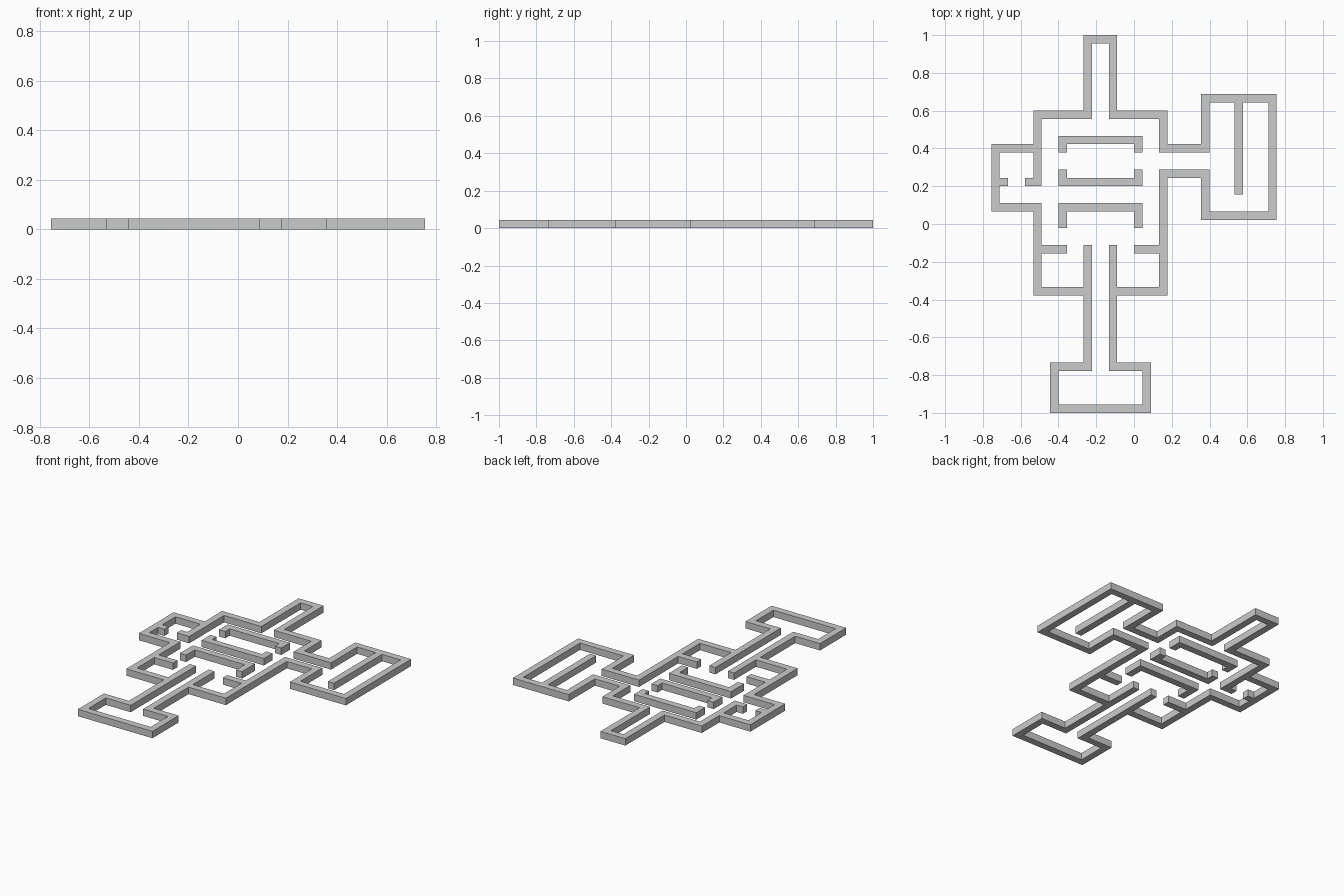
import bpy, bmesh
from math import radians

if "Cube" in bpy.data.objects:
    bpy.data.objects.remove(bpy.data.objects["Cube"])

U = 2 / 45  # wall thickness and height; the plan sits on this module


def cells_along(path):
    """Grid cells covered by an axis-aligned path of cell indices."""
    cells = set()
    for (x0, y0), (x1, y1) in zip(path, path[1:]):
        for i in range(min(x0, x1), max(x0, x1) + 1):
            for j in range(min(y0, y1), max(y0, y1) + 1):
                cells.add((i, j))
    return cells


def build_wall(name, *paths):
    """One watertight flat-topped wall following the given paths."""
    cells = set().union(*(cells_along(p) for p in paths))
    bm = bmesh.new()
    verts = {}

    def v(x, y, z):
        if (x, y, z) not in verts:
            verts[x, y, z] = bm.verts.new((x * U, (y - 0.5) * U, z * U))
        return verts[x, y, z]

    for i, j in sorted(cells):
        ring = [(i, j), (i + 1, j), (i + 1, j + 1), (i, j + 1)]
        bm.faces.new([v(x, y, 1) for x, y in ring])
        bm.faces.new([v(x, y, 0) for x, y in reversed(ring)])
        # side faces only where the neighbouring cell is empty
        for k, (dx, dy) in enumerate([(0, -1), (1, 0), (0, 1), (-1, 0)]):
            if (i + dx, j + dy) not in cells:
                a, b = ring[k], ring[(k + 1) % 4]
                bm.faces.new([v(*a, 0), v(*b, 0), v(*b, 1), v(*a, 1)])
    bmesh.ops.dissolve_limit(bm, angle_limit=radians(1),
                             verts=bm.verts[:], edges=bm.edges[:])
    mesh = bpy.data.meshes.new(name)
    bm.to_mesh(mesh)
    bm.free()
    obj = bpy.data.objects.new(name, mesh)
    bpy.context.collection.objects.link(obj)
    return obj


# Perimeter: south room, main hall, east room, north corridor, west room
perimeter = [
    (-6, -17), (-10, -17), (-10, -22), (1, -22), (1, -17), (-3, -17),
    (-3, -8), (3, -8), (3, 6), (8, 6), (8, 1), (16, 1), (16, 15), (8, 15),
    (8, 9), (3, 9), (3, 13), (-3, 13), (-3, 22), (-6, 22), (-6, 13),
    (-12, 13), (-12, 9), (-17, 9), (-17, 2), (-12, 2), (-12, -8),
    (-6, -8), (-6, -17)]

# Inner walls joined to the perimeter
corridor_left = [(-6, -8), (-6, -3)]
corridor_right = [(-3, -8), (-3, -3)]
hall_stub_left = [(-12, -3), (-9, -3)]
hall_stub_right = [(0, -3), (3, -3)]
west_partition = [(-12, 9), (-12, 5), (-13, 5)]
west_stub = [(-17, 5), (-16, 5)]
east_divider = [(12, 15), (12, 4)]

build_wall("outer_wall", perimeter, corridor_left, corridor_right,
           hall_stub_left, hall_stub_right, west_partition, west_stub,
           east_divider)

# Free-standing bracket walls: long bar row and row where the end returns stop
for name, bar, end in [("north_bracket_wall", 10, 9),
                       ("middle_bracket_wall", 5, 6),
                       ("south_bracket_wall", 2, 0)]:
    build_wall(name, [(-9, end), (-9, bar), (0, bar), (0, end)])
